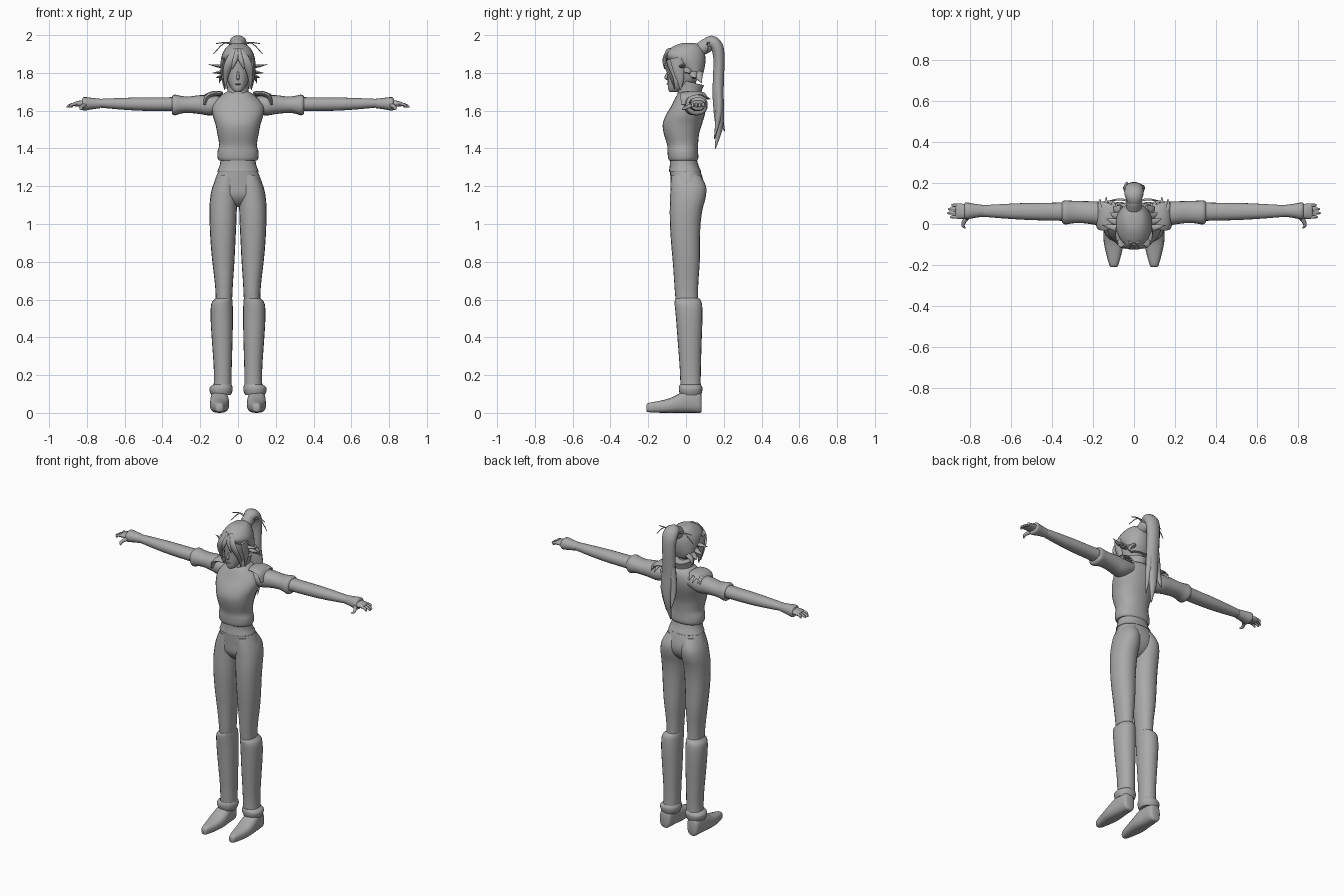
import bpy, bmesh, math
from mathutils import Vector

mat = bpy.data.materials.new("plain grey")
mat.diffuse_color = (0.40, 0.40, 0.40, 1)


def skin(name, rings, angle=50):
    """Bridge rings of points into a closed, smooth shaded object."""
    bm = bmesh.new()
    vs = [[bm.verts.new(p) for p in r] for r in rings]
    n = len(vs[0])
    for a, b in zip(vs, vs[1:]):
        for i in range(n):
            bm.faces.new((a[i], a[(i + 1) % n], b[(i + 1) % n], b[i]))
    bm.faces.new(vs[0])
    bm.faces.new(vs[-1])
    bmesh.ops.recalc_face_normals(bm, faces=bm.faces)
    me = bpy.data.meshes.new(name)
    bm.to_mesh(me)
    bm.free()
    ob = bpy.data.objects.new(name, me)
    bpy.context.collection.objects.link(ob)
    me.materials.append(mat)
    bpy.ops.object.select_all(action='DESELECT')
    ob.select_set(True)
    bpy.context.view_layer.objects.active = ob
    bpy.ops.object.shade_smooth_by_angle(angle=math.radians(angle))
    return ob


def refine(rows, steps):
    """Smoothly interpolate between rows of numbers."""
    out = []
    for i in range(len(rows) - 1):
        p0, p1, p2 = rows[max(i - 1, 0)], rows[i], rows[i + 1]
        p3 = rows[min(i + 2, len(rows) - 1)]
        for k in range(steps):
            t = k / steps
            out.append([0.5 * (2 * b + (c - a) * t + (2 * a - 5 * b + 4 * c - d) * t * t
                        + (3 * b - a - 3 * c + d) * t ** 3)
                        for a, b, c, d in zip(p0, p1, p2, p3)])
    return out + [list(rows[-1])]


def loft(name, rows, axis='z', s=1, n=20, e=2.2, steps=3):
    """Rows are (position, u min, u max, v min, v max) along an axis; s=-1 mirrors in x."""
    rings = []
    for t, u0, u1, v0, v1 in refine(rows, steps):
        ring = []
        for i in range(n):
            a = 2 * math.pi * i / n
            c, d = math.cos(a), math.sin(a)
            u = (u0 + u1) / 2 + (u1 - u0) / 2 * math.copysign(abs(c) ** (2 / e), c)
            v = (v0 + v1) / 2 + (v1 - v0) / 2 * math.copysign(abs(d) ** (2 / e), d)
            x, y, z = {'z': (u, v, t), 'x': (t, u, v), 'y': (u, t, v)}[axis]
            ring.append((x * s, y, z))
        rings.append(ring)
    return skin(name, rings)


def strand(name, pts, side=(1, 0, 0), s=1, n=8, steps=3):
    """Points are (x, y, z, half width, half thickness); width runs along side."""
    rows = refine(pts, steps)
    rings = []
    for i, r in enumerate(rows):
        d = Vector(rows[min(i + 1, len(rows) - 1)][:3]) - Vector(rows[max(i - 1, 0)][:3])
        d.normalize()
        w = Vector(side)
        w = (w - d * w.dot(d)).normalized()
        q = d.cross(w)
        ring = []
        for k in range(n):
            a = 2 * math.pi * k / n
            p = Vector(r[:3]) + w * math.cos(a) * r[3] + q * math.sin(a) * r[4]
            ring.append((p.x * s, p.y, p.z))
        rings.append(ring)
    return skin(name, rings)


# Torso, waistband and hips
loft("top", [(1.335, -.10, .10, -.088, .058), (1.35, -.108, .108, -.095, .065),
             (1.385, -.108, .108, -.098, .064), (1.42, -.10, .10, -.10, .064),
             (1.48, -.11, .11, -.118, .07), (1.53, -.12, .12, -.123, .085),
             (1.58, -.135, .135, -.105, .10), (1.63, -.135, .135, -.075, .107),
             (1.68, -.09, .09, -.05, .10), (1.705, -.05, .05, -.03, .07)], n=28)
loft("waistband", [(1.275, -.108, .108, -.089, .078), (1.28, -.109, .109, -.09, .079),
                   (1.31, -.097, .097, -.086, .066), (1.345, -.092, .092, -.084, .057)], n=24)
loft("hips", [(1.30, -.095, .095, -.084, .066), (1.27, -.108, .108, -.084, .08),
              (1.20, -.132, .132, -.08, .098), (1.15, -.125, .125, -.076, .09),
              (1.11, -.06, .06, -.05, .06), (1.09, -.015, .015, -.02, .03)], n=24)

# Head, neck and collar
loft("head", [(1.70, -.018, .018, -.088, -.04), (1.715, -.033, .033, -.095, -.01),
              (1.75, -.053, .053, -.097, .05), (1.80, -.064, .064, -.098, .075),
              (1.87, -.068, .068, -.10, .085), (1.93, -.05, .05, -.07, .07)], n=24)
strand("nose", [(0, -.09, 1.815, .004, .004), (0, -.103, 1.785, .007, .008),
                (0, -.105, 1.772, .009, .008), (0, -.094, 1.765, .005, .004)])
strand("mouth", [(-.016, -.088, 1.739, .003, .005), (0, -.098, 1.741, .004, .005),
                 (.016, -.088, 1.739, .003, .005)], side=(0, 0, 1))
strand("neck", [(0, .03, 1.66, .05, .05), (0, .02, 1.70, .042, .042),
                (0, .01, 1.77, .04, .04)], n=16)
strand("collar", [(0, .025, 1.665, .078, .075), (0, .02, 1.685, .062, .066),
                  (0, .02, 1.705, .056, .062), (0, .03, 1.75, .062, .066)], n=20)

# Hair cap and ponytail
loft("hair_cap", [(1.77, -.06, .06, .02, .08), (1.80, -.078, .078, -.005, .092),
                  (1.835, -.085, .085, -.05, .10), (1.87, -.088, .088, -.098, .103),
                  (1.90, -.083, .083, -.115, .10), (1.93, -.066, .066, -.085, .09),
                  (1.95, -.045, .045, -.045, .07), (1.957, -.02, .02, -.02, .05)], n=28, e=2)
strand("hair_band", [(0, .075, 1.925, .036, .036), (0, .11, 1.945, .036, .04),
                     (0, .125, 1.952, .03, .034)], n=14)
strand("ponytail", [(0, .10, 1.945, .03, .03), (0, .135, 1.965, .044, .034),
                    (0, .165, 1.935, .048, .034), (0, .175, 1.87, .044, .03),
                    (0, .172, 1.78, .042, .03), (.004, .17, 1.68, .042, .03),
                    (.008, .175, 1.58, .034, .028), (.004, .175, 1.50, .022, .018),
                    (0, .155, 1.40, .003, .003)], n=14)
for i, (x, y, z) in enumerate([(-.035, .205, 1.49), (.035, .15, 1.45)]):
    strand(f"ponytail_lock_{i}", [(x * .6, .17, 1.75, .022, .02), (x, .175, 1.60, .02, .018),
                                  (x, y, z, .002, .002)])

for s, tag in ((1, "left"), (-1, "right")):
    # Fringe, side locks and outward flicks
    strand(f"fringe_{tag}", [(.012, -.085, 1.925, .018, .012), (.03, -.11, 1.88, .026, .01),
                             (.055, -.103, 1.83, .022, .01), (.066, -.075, 1.77, .012, .008),
                             (.063, -.06, 1.715, .002, .002)], s=s)
    strand(f"inner_fringe_{tag}", [(.005, -.095, 1.92, .012, .01), (.016, -.117, 1.87, .014, .008),
                                   (.032, -.113, 1.82, .002, .002)], s=s)
    strand(f"side_lock_{tag}", [(.078, -.05, 1.88, .035, .012), (.083, -.04, 1.82, .03, .01),
                                (.078, -.03, 1.76, .018, .008), (.07, -.03, 1.71, .002, .002)],
           side=(0, 1, 0), s=s)
    for i, (y, z, x2, z2) in enumerate([(-.02, 1.86, .155, 1.845), (.01, 1.83, .135, 1.80),
                                        (.04, 1.81, .115, 1.775), (.07, 1.80, .10, 1.745)]):
        strand(f"hair_flick_{tag}_{i}", [(.06, y, z, .022, .014), (.09, y, z - .025, .018, .01),
                                         (x2, y + .015, z2, .001, .001)], side=(0, 1, 0), s=s)
    for i, (x2, z2) in enumerate([(.13, 1.90), (.115, 1.955)]):
        strand(f"band_tie_{tag}_{i}", [(.02, .11, 1.945, .005, .003), (.07, .12, 1.96, .005, .003),
                                       (x2, .11, z2, .002, .002)], side=(0, 1, 0), s=s)

    # Arm, sleeve and shoulder guard
    loft(f"sleeve_{tag}", [(.08, .00, .10, 1.60, 1.675), (.14, -.012, .108, 1.575, 1.68),
                           (.20, -.002, .11, 1.582, 1.682), (.26, .005, .112, 1.588, 1.675),
                           (.30, .003, .113, 1.585, 1.678), (.335, -.002, .115, 1.575, 1.685),
                           (.35, .008, .108, 1.585, 1.675)], 'x', s)
    loft(f"arm_{tag}", [(.32, .015, .105, 1.597, 1.672), (.42, .017, .103, 1.598, 1.67),
                        (.52, .02, .102, 1.60, 1.67), (.62, .026, .098, 1.606, 1.667),
                        (.72, .034, .092, 1.615, 1.663), (.79, .04, .086, 1.62, 1.66)], 'x', s)
    loft(f"glove_cuff_{tag}", [(.73, .036, .092, 1.613, 1.663), (.775, .03, .098, 1.607, 1.668),
                               (.815, .022, .105, 1.60, 1.672), (.825, .035, .10, 1.61, 1.662)],
         'x', s, n=16)
    strand(f"shoulder_guard_{tag}", [(.085, .03, 1.69, .055, .012), (.13, .035, 1.69, .066, .014),
                                     (.165, .04, 1.672, .07, .014), (.178, .04, 1.63, .064, .01)],
           side=(0, 1, 0), s=s, n=12)
    for i, (x, y) in enumerate([(.10, .115), (.135, .13), (.165, .12)]):
        strand(f"shoulder_tuft_{tag}_{i}", [(x - .01, .06, 1.685, .014, .008),
                                            (x, .09, 1.683, .012, .006), (x, y, 1.66, .002, .002)], s=s)

    # Hand
    loft(f"palm_{tag}", [(.79, .04, .09, 1.62, 1.655), (.83, .025, .098, 1.62, 1.655),
                         (.86, .025, .10, 1.622, 1.648), (.868, .03, .098, 1.625, 1.642)],
         'x', s, n=14)
    for i, (y, tip) in enumerate([(.034, .895), (.053, .908), (.072, .905), (.09, .885)]):
        strand(f"finger_{tag}_{i}", [(.85, y, 1.636, .009, .009), (.88, y + .001, 1.632, .008, .008),
                                     (tip - .006, y, 1.622, .006, .006), (tip, y, 1.618, .002, .002)],
               side=(0, 1, 0), s=s)
    strand(f"thumb_{tag}", [(.805, .04, 1.633, .013, .011), (.825, .015, 1.622, .011, .01),
                            (.832, -.008, 1.612, .008, .008), (.82, -.02, 1.607, .003, .003)],
           side=(1, 0, 0), s=s)

    # Trouser leg, legging and ankle cuff
    loft(f"trouser_leg_{tag}", [(1.26, .01, .106, -.078, .075), (1.20, .003, .134, -.082, .106),
                                (1.14, .002, .147, -.084, .104), (1.08, .006, .151, -.086, .088),
                                (1.00, .009, .15, -.085, .077), (.90, .014, .145, -.079, .074),
                                (.80, .019, .136, -.07, .073), (.70, .026, .124, -.063, .066),
                                (.62, .03, .118, -.057, .063), (.56, .034, .12, -.05, .065)], s=s)
    loft(f"legging_{tag}", [(.61, .034, .116, -.05, .062), (.60, .03, .125, -.058, .075),
                            (.575, .028, .142, -.06, .085), (.50, .027, .145, -.053, .087),
                            (.38, .029, .138, -.044, .083), (.25, .033, .129, -.034, .079),
                            (.16, .034, .128, -.03, .078), (.11, .036, .135, -.03, .08)], s=s)
    loft(f"ankle_cuff_{tag}", [(.15, .034, .13, -.032, .078), (.135, .028, .15, -.038, .087),
                               (.115, .03, .15, -.037, .086), (.095, .038, .142, -.03, .08)], s=s)

    # Shoe
    loft(f"shoe_{tag}", [(-.21, .083, .113, .012, .04), (-.20, .077, .12, .004, .052),
                         (-.15, .062, .134, .001, .062), (-.09, .05, .147, 0, .076),
                         (-.04, .047, .148, 0, .10), (.01, .052, .144, 0, .125),
                         (.05, .055, .14, 0, .125), (.075, .062, .134, 0, .11),
                         (.083, .075, .122, .01, .09)], 'y', s, e=2.6)
